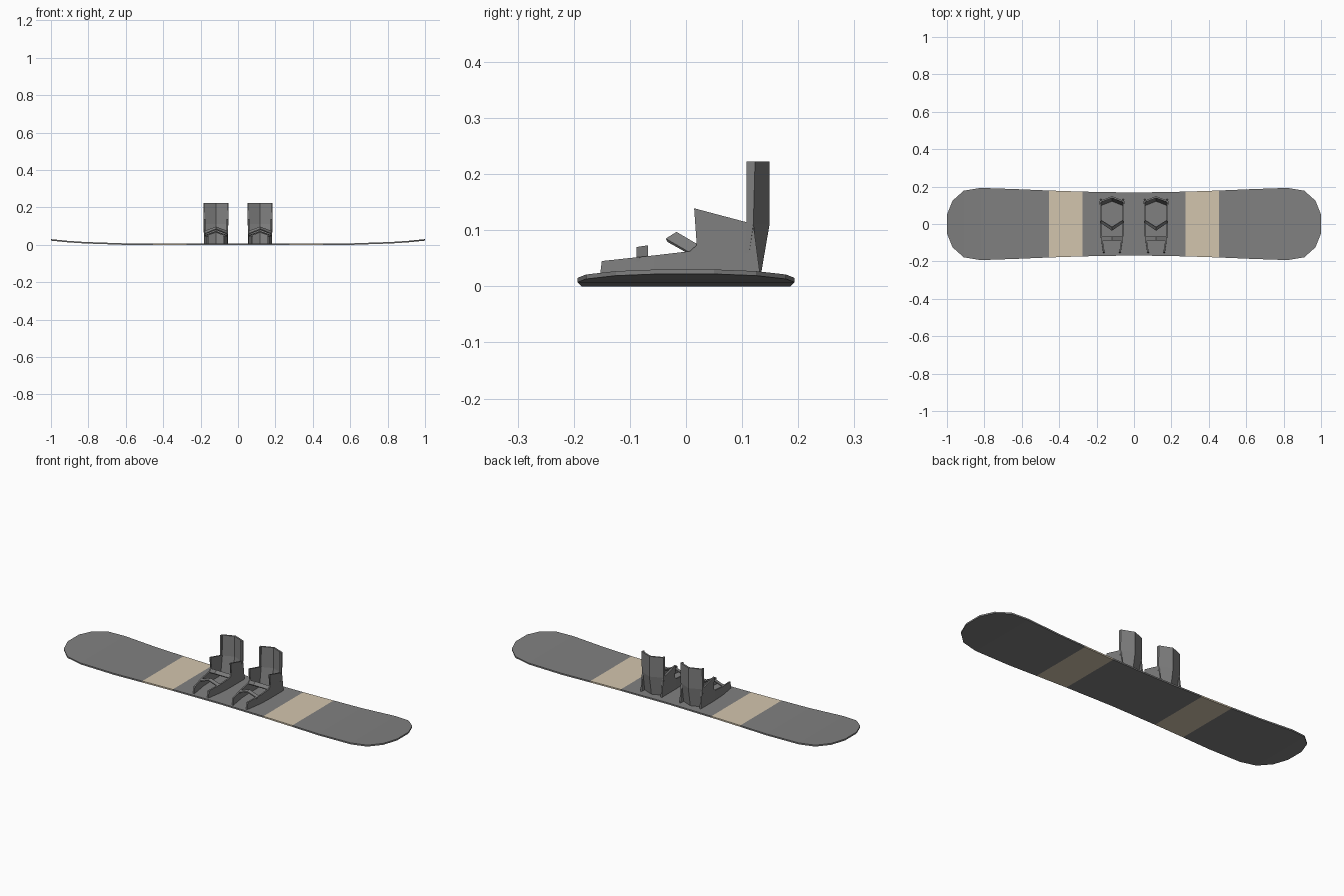
import bpy, bmesh

if "Cube" in bpy.data.objects:
    bpy.data.objects.remove(bpy.data.objects["Cube"])


def material(name, rgb):
    m = bpy.data.materials.new(name)
    m.diffuse_color = (*rgb, 1)
    m.use_nodes = True
    m.node_tree.nodes["Principled BSDF"].inputs["Base Color"].default_value = m.diffuse_color
    return m


grey = material("grey", (0.216, 0.216, 0.216))
beige = material("beige", (0.65, 0.56, 0.42))


def loft(name, sections, mats, closed_caps=True):
    """Skin a row of closed cross-sections with equal point counts."""
    bm = bmesh.new()
    rings = [[bm.verts.new(p) for p in s] for s in sections]
    n = len(rings[0])
    for a, b in zip(rings, rings[1:]):
        for i in range(n):
            j = (i + 1) % n
            bm.faces.new((a[i], a[j], b[j], b[i]))
    if closed_caps:
        bm.faces.new(rings[0])
        bm.faces.new(rings[-1])
    bmesh.ops.recalc_face_normals(bm, faces=bm.faces)
    me = bpy.data.meshes.new(name)
    bm.to_mesh(me)
    bm.free()
    for m in mats:
        me.materials.append(m)
    ob = bpy.data.objects.new(name, me)
    bpy.context.collection.objects.link(ob)
    return ob


# Board: half outline as (x, half width, underside height), mirrored to both ends
half = [(0, .168, 0), (.275, .173, 0), (.455, .179, 0), (.62, .186, 0),
        (.82, .193, .007), (.91, .178, .013), (.97, .125, .019), (1, .05, .022)]
stations = [(-x, w, z) for x, w, z in reversed(half[1:])] + half
T = .008
board = loft("board", [[(x, -w, z), (x, w, z), (x, w, z + T), (x, -w, z + T)]
                       for x, w, z in stations], [grey, beige])
for f in board.data.polygons:
    if .275 < abs(f.center.x) < .455:
        f.material_index = 1

# Side wall stations: (bottom y, top y, top z, half width)
WALL = [(-.155, -.15, .045, .047), (-.057, -.057, .055, .062), (.007, .007, .0625, .065),
        (.024, .025, .079, .065), (.027, .0145, .139, .065), (.134, .12, .111, .065)]


def chevron(name, cx, w, side, mid):
    """Strap rising to a centre peak; side and mid are (y, z) quads."""
    loft(name, [[(cx + s * w, y, z) for y, z in q]
                for s, q in ((-1, side), (0, mid), (1, side))], [grey])


for label, cx in (("left", -.118), ("right", .118)):
    # Side walls of the binding
    for s, side in ((-1, "outer" if cx < 0 else "inner"), (1, "inner" if cx < 0 else "outer")):
        secs = []
        for yb, yt, zt, w in WALL:
            o, i = cx + s * w, cx + s * (w - .008)
            secs.append([(o, yb, .006), (i, yb, .006), (i, yt, zt), (o, yt, zt)])
        loft(f"{label}_binding_{side}_wall", secs, [grey])

    # Tall back support: V-shaped shell
    secs = []
    for z, ys, yc, w in ((.006, .105, .131, .064), (.111, .12, .149, .066), (.222, .123, .149, .066)):
        yf = .108 if z > .1 else .1
        secs.append([(cx + x, y, z) for x, y in (
            (-w, yf), (-w, ys), (0, yc), (w, ys), (w, yf),
            (w - .008, yf), (w - .008, ys - .006), (0, yc - .01),
            (.008 - w, ys - .006), (.008 - w, yf))])
    loft(f"{label}_high_back", secs, [grey])

    # Ankle and toe straps
    chevron(f"{label}_ankle_strap", cx, .062,
            [(.007, .06), (.022, .074), (.025, .069), (.01, .055)],
            [(-.036, .085), (-.017, .097), (-.014, .091), (-.033, .079)])
    chevron(f"{label}_toe_strap", cx, .058,
            [(-.088, .05), (-.068, .053), (-.068, .047), (-.088, .044)],
            [(-.088, .07), (-.068, .073), (-.068, .067), (-.088, .064)])
